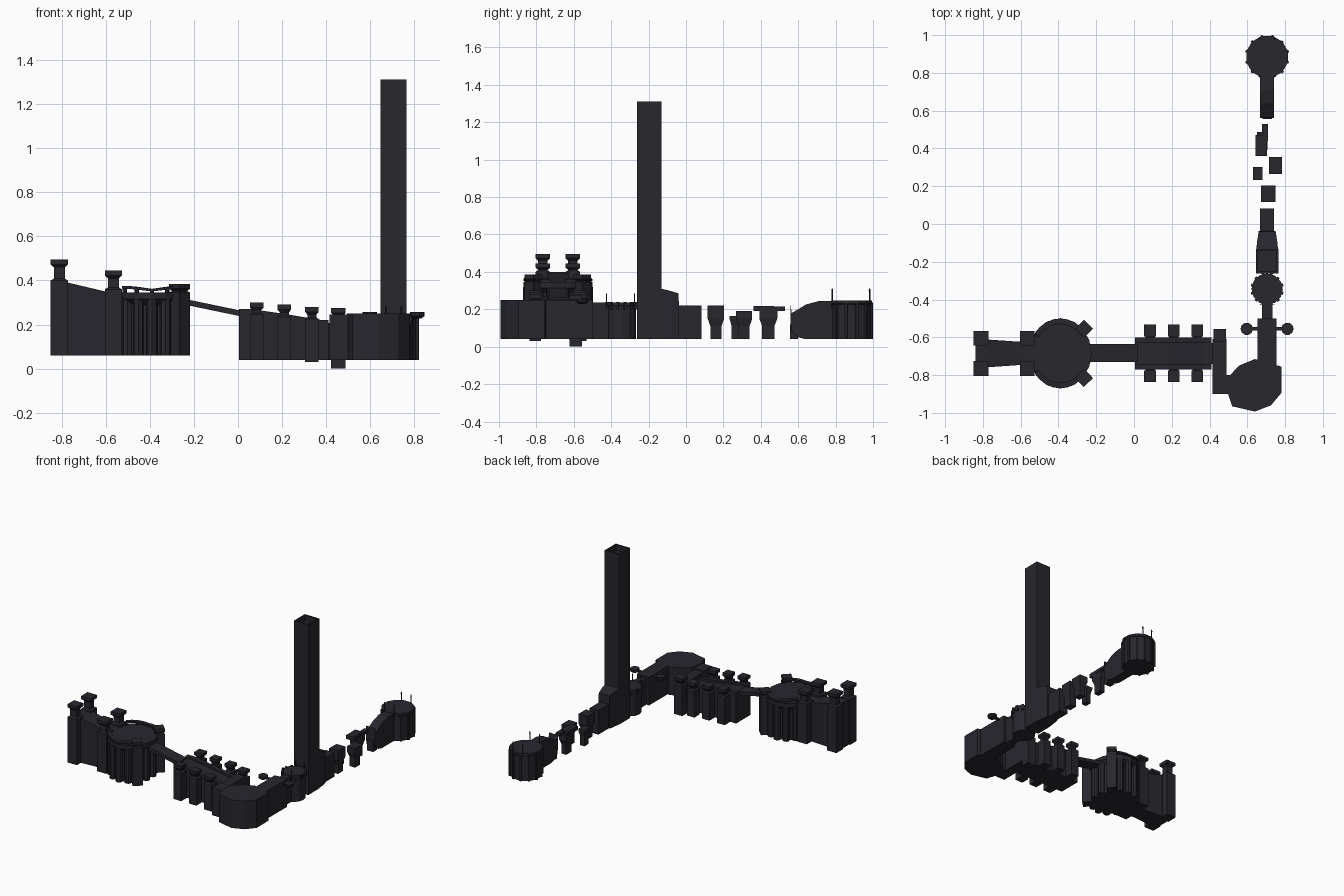
import bpy, bmesh, math
from mathutils import Matrix

if "Cube" in bpy.data.objects:
    bpy.data.objects.remove(bpy.data.objects["Cube"])

stone = bpy.data.materials.new("dark_stone")
stone.diffuse_color = (0.02, 0.02, 0.027, 1)
stone.use_nodes = True
stone.node_tree.nodes["Principled BSDF"].inputs["Base Color"].default_value = stone.diffuse_color


def finish(name, bm):
    bmesh.ops.recalc_face_normals(bm, faces=bm.faces)
    me = bpy.data.meshes.new(name)
    bm.to_mesh(me)
    bm.free()
    me.materials.append(stone)
    ob = bpy.data.objects.new(name, me)
    bpy.context.collection.objects.link(ob)
    return ob


def loft(name, rings):
    """Skin a stack of equal-length point rings and cap both ends."""
    bm = bmesh.new()
    rows = [[bm.verts.new(p) for p in r] for r in rings]
    n = len(rows[0])
    for a, b in zip(rows, rows[1:]):
        for i in range(n):
            j = (i + 1) % n
            bm.faces.new((a[i], a[j], b[j], b[i]))
    bm.faces.new(rows[0])
    bm.faces.new(rows[-1])
    return finish(name, bm)


def prism(name, pts, z0, z1):
    return loft(name, [[(x, y, z) for x, y in pts] for z in (z0, z1)])


def box(name, x0, x1, y0, y1, z0, z1):
    return prism(name, [(x0, y0), (x1, y0), (x1, y1), (x0, y1)], z0, z1)


def turned(name, x, y, prof, n=12, sx=1.0, sy=1.0, rot=0.0):
    """Stack of n-sided rings from (radius, z) pairs."""
    ang = [rot + 2 * math.pi * i / n for i in range(n)]
    return loft(name, [[(x + r * sx * math.cos(a), y + r * sy * math.sin(a), z)
                        for a in ang] for r, z in prof])


def turret(name, x, y, half, z0, body, top, rot=0.0):
    """Square pier with a narrow neck and flared cap."""
    k = math.sqrt(2)
    prof = [(half, z0), (half, body), (half * .65, body + .008), (half * .65, top - .035),
            (half, top - .022), (half, top)]
    turned(name, x, y, [(r * k, z) for r, z in prof], 4, rot=math.pi / 4 + rot)


def teeth(name, x, y, r, n, z0, z1, s=.011):
    for i in range(n):
        a = 2 * math.pi * (i + .5) / n
        turned(name, x + r * math.cos(a), y + r * math.sin(a),
               [(s, z0), (s, z1)], 4, rot=a + math.pi / 4)


# West gate: sloping hall with four turrets
CY = -.685
loft("west_hall", [[(x, CY - h, .06), (x, CY + h, .06), (x, CY + h, z), (x, CY - h, z)]
                   for x, h, z in ((-.84, .073, .40), (-.77, .073, .39), (-.58, .06, .345), (-.5, .06, .345))])
for s in (-1, 1):
    turret("west_turret", -.81, CY + s * .08, .039, .06, .40, .495)
    turret("inner_turret", -.565, CY + s * .08, .039, .06, .36, .445)

# West round keep: drum, columns, floor and arched parapet
KX = -.39
turned("keep_drum", KX, CY, [(.15, .06), (.15, .29), (.178, .315), (.178, .345)], 16, .93, 1.04)
for i in range(14):
    a = 2 * math.pi * (i + .5) / 14
    turned("keep_column", KX + .142 * math.cos(a), CY + .162 * math.sin(a),
           [(.025, .06), (.025, .32)], 8)
for s in (-1, 1):
    turret("keep_turret", -.265, CY + s * .13, .034, .06, .345, .385, s * .8)
    rings = []
    for i in range(9):
        t = math.radians(35 + 110 * i / 8)
        z = .350 + .013 * abs(math.cos(i * math.pi / 8))
        rings.append([(KX + r * .93 * math.cos(t), CY + s * r * 1.04 * math.sin(t), z + dz)
                      for r, dz in ((.15, 0), (.178, 0), (.178, .012), (.15, .012))])
        if i % 2 == 0:
            turned("parapet_post", KX + .15 * math.cos(t), CY + s * .17 * math.sin(t),
                   [(.01, .32), (.01, z)], 6)
    loft("parapet_rail", rings)

# Sloping bridge
loft("bridge", [[(x, -.73, z), (x, -.635, z), (x, -.635, z + .026), (x, -.73, z + .026)]
                for x, z in ((-.24, .29), (0, .24), (.02, .238))])

# Middle colonnade: floor, side walls, piers
top = ((.005, .27), (.06, .27), (.2, .25), (.37, .222), (.49, .22))
for name, y0, y1, d in (("walk", -.74, -.63, -.015), ("wall_south", -.77, -.74, 0), ("wall_north", -.63, -.6, 0)):
    loft("middle_" + name, [[(x, y0, .04), (x, y1, .04), (x, y1, z + d), (x, y0, z + d)]
                            for x, z in top if not (name != "walk" and x > .45)]
         + ([] if name == "walk" else [[(.41, y0, .04), (.41, y1, .04), (.41, y1, .22), (.41, y0, .22)]]))
for x, z0, z in ((.085, .04, .30), (.21, .04, .29), (.335, .03, .28)):
    for s in (-1, 1):
        turret("middle_pier", x, CY + s * .121, .031, z0, z - .055, z)
        cy = CY + s * .095
        box("pier_link", x - .025, x + .025, cy - .015, cy + .015, .04, z - .06)
turret("corner_pier", .455, -.59, .033, 0, .22, .275)
box("corner_wall", .415, .49, -.9, -.61, .04, .24)
box("corner_link", .415, .56, -.9, -.8, .04, .245)

# Corner bastion and north wall
prism("bastion", [(.64, -.715), (.78, -.755), (.78, -.895), (.725, -.96), (.64, -.993), (.52, -.965),
                  (.495, -.89), (.5, -.81), (.555, -.75)], .04, .25)
box("north_wall", .655, .755, -.8, -.5, .04, .25)
box("wall_neck", .678, .733, -.51, -.4, .04, .235)

# Side platforms on a cross bar
box("cross_bar", .6, .81, -.565, -.545, .237, .249)
for x in (.597, .812):
    turned("side_platform", x, -.555, [(.018, .228), (.033, .238), (.033, .256)], 10)

# Small round tower with teeth and poles
TX = .705
turned("small_tower", TX, -.345, [(.078, .04), (.078, .215), (.083, .222), (.083, .237)], 12)
teeth("small_tower_tooth", TX, -.345, .08, 12, .2, .24)
for x in (-.035, .035):
    for y in (-.425, -.275):
        turned("small_tower_pole", TX + x, y, [(.003, .2), (.003, .285)], 5)

# Tall tower with recessed top
x0, x1, y0, y1 = .645, .765, -.262, -.132


def rect(i, z):
    return [(x0 + i, y0 + i, z), (x1 - i, y0 + i, z), (x1 - i, y1 - i, z), (x0 + i, y1 - i, z)]


loft("tall_tower", [rect(0, .04), rect(0, 1.312), rect(.012, 1.312), rect(.012, 1.27)])
loft("tower_buttress", [[(TX - h, y, .04), (TX + h, y, .04), (TX + h, y, z), (TX - h, y, z)]
                        for y, h, z in ((-.14, .058, .312), (-.09, .053, .3), (-.04, .045, .285), (-.038, .045, .22))])
box("broken_wall_south", .668, .74, -.06, .083, .04, .22)

# Floating broken wall pieces: tapered chunk under a wide slab
for x, y, w, d, zt in ((.71, .16, .038, .044, .22), (.655, .267, .026, .034, .165), (.75, .31, .034, .044, .19),
                       (.68, .44, .028, .048, .20)):
    loft("wall_fragment", [[(x - w * k, y - d * k, z), (x + w * k, y - d * k, z),
                            (x + w * k, y + d * k, z), (x - w * k, y + d * k, z)]
                           for k, z in ((.68, .04), (.68, .11), (1, .15), (1, zt))])
box("fragment_slab", .642, .705, .36, .47, .19, .218)
box("fragment_slab", .678, .71, .44, .53, .192, .215)

# Broken north wall rising to the far tower
loft("broken_wall_north", [[(TX - .037, y, b), (TX + .037, y, b), (TX + .037, y, z), (TX - .037, y, z)]
                           for y, b, z in ((.56, .12, .22), (.565, .08, .18), (.6, .05, .2),
                                           (.64, .04, .225), (.71, .04, .244), (.82, .04, .244))])
box("wall_stub", .68, .73, .555, .6, .04, .12)

# Far round tower
turned("far_tower", TX, .885, [(.11, .04), (.11, .225), (.114, .23), (.114, .246)], 12, rot=math.pi / 12)
teeth("far_tower_tooth", TX, .885, .112, 12, .04, .235, .009)
for x in (-.04, .04):
    for y in (.782, .982):
        turned("far_pole", TX + x, y, [(.004, .2), (.004, .295), (.006, .297), (.002, .312)], 5)
